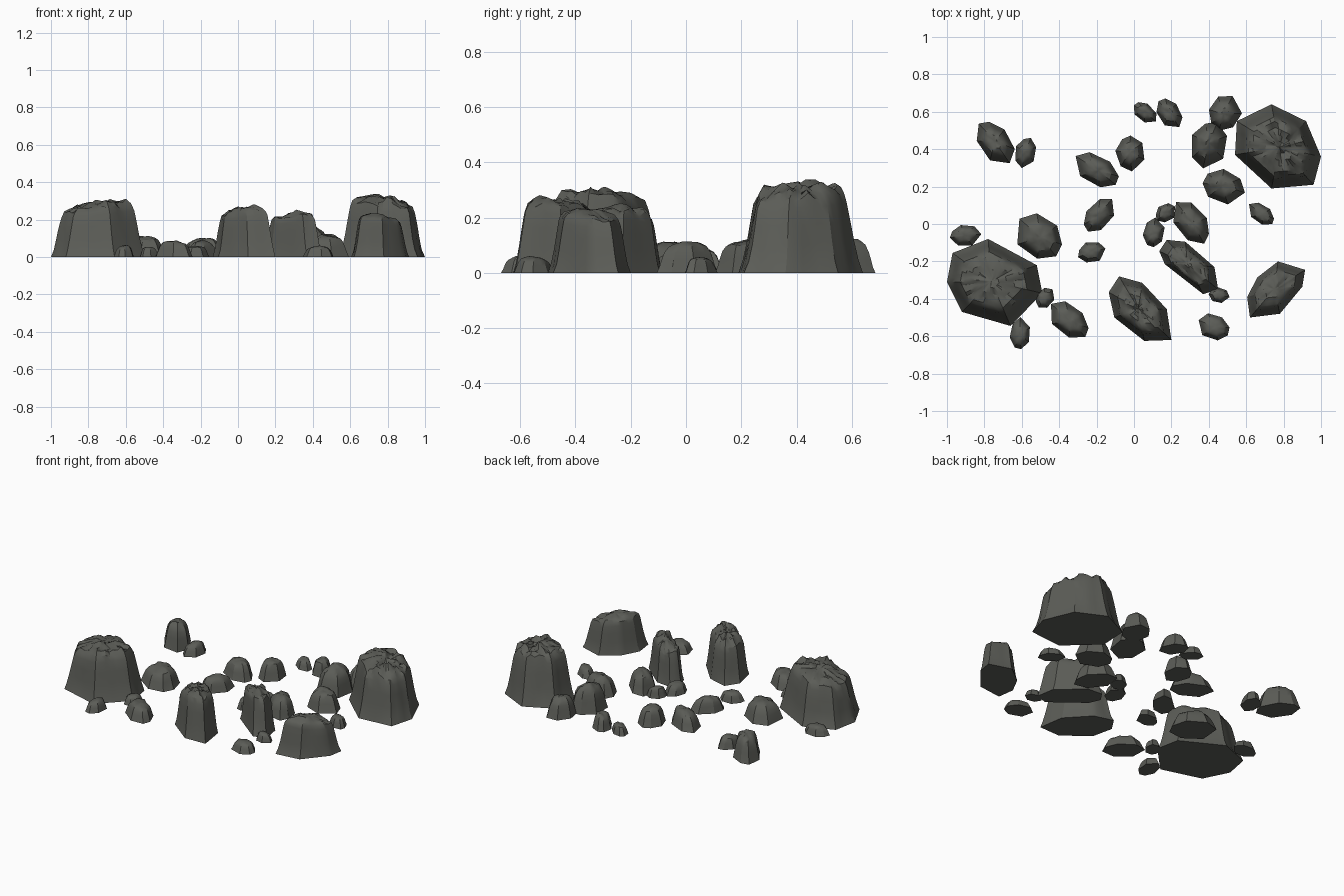
import bpy, bmesh, math, random
from mathutils import Vector, noise

if "Cube" in bpy.data.objects:
    bpy.data.objects.remove(bpy.data.objects["Cube"])

random.seed(4)

# side and crown profile: (outline scale, height fraction)
TALL = [(1, 0), (.93, .14), (.87, .34), (.81, .58), (.755, .78), (.70, .88),
        (.60, .94), (.46, .97), (.31, .99), (.15, 1.0)]
LOW = [(1, 0), (.92, .2), (.84, .45), (.75, .68), (.62, .85), (.47, .93),
       (.32, .98), (.15, 1.0)]


def rock(name, outline, height, profile, tilt=(0, 0), split=4, rough=.1):
    """Loft a faceted outline up to a rough, slightly tilted crown."""
    pts = [Vector(p) for p in outline]
    n = len(pts)
    c = sum(pts, Vector((0, 0))) / n
    loop = [pts[i].lerp(pts[(i + 1) % n], k / split)
            for i in range(n) for k in range(split)]
    bm = bmesh.new()

    def vert(p, t, s):
        z = height * t + (p - c).dot(Vector(tilt)) * t
        q = Vector((p.x * 19, p.y * 19, height * 31))
        if s < .73:
            # craggy crown
            z += height * rough * noise.noise(q)
            z += height * rough * .6 * noise.noise(q * 2.3)
        elif t > 0:
            # gently uneven flanks
            p = c + (p - c) * (1 + .05 * noise.noise(q * .8))
        return bm.verts.new((p.x, p.y, z))

    rings = [[vert(c + (p - c) * s, t, s) for p in loop] for s, t in profile]
    m = len(loop)
    for a, b in zip(rings, rings[1:]):
        for i in range(m):
            j = (i + 1) % m
            bm.faces.new((a[i], a[j], b[j], b[i]))
    peak = vert(c, 1.0, 0)
    for i in range(m):
        bm.faces.new((rings[-1][i], rings[-1][(i + 1) % m], peak))
    bm.faces.new(rings[0])
    bmesh.ops.recalc_face_normals(bm, faces=bm.faces)
    mesh = bpy.data.meshes.new(name)
    bm.to_mesh(mesh)
    bm.free()
    mesh.materials.append(stone)
    ob = bpy.data.objects.new(name, mesh)
    bpy.context.collection.objects.link(ob)
    bpy.ops.object.select_all(action='DESELECT')
    ob.select_set(True)
    bpy.context.view_layer.objects.active = ob
    bpy.ops.object.shade_smooth_by_angle(angle=math.radians(30))


stone = bpy.data.materials.new("stone")
stone.diffuse_color = (.105, .108, .095, 1)
stone.use_nodes = True
stone.node_tree.nodes["Principled BSDF"].inputs["Base Color"].default_value = stone.diffuse_color

# large boulders: traced base outlines
rock("boulder_left", [(-.78, -.08), (-.52, -.22), (-.49, -.37), (-.66, -.545),
     (-.92, -.47), (-1, -.31), (-.97, -.155)], .29, TALL, (.13, 0), 6)
rock("boulder_right", [(.735, .64), (.92, .55), (1, .36), (.96, .21),
     (.735, .19), (.54, .37), (.55, .55)], .32, TALL, (-.12, .03), 6)
rock("boulder_front", [(-.08, -.28), (.045, -.315), (.175, -.455), (.2, -.62),
     (.055, -.625), (-.105, -.5), (-.135, -.365)], .26, TALL, (.1, -.12), 5)
rock("boulder_middle", [(.175, -.085), (.275, -.095), (.43, -.23), (.45, -.35),
     (.37, -.375), (.165, -.215), (.135, -.145)], .235, TALL, (.14, -.04), 5)
rock("boulder_front_right", [(.77, -.2), (.915, -.245), (.9, -.335), (.78, -.48),
     (.62, -.5), (.605, -.39), (.66, -.285)], .225, TALL, (-.12, -.04), 5, .06)

# small stones: x, y, length, width, angle, height
STONES = [
    (-.74, .43, .27, .16, -58, .15), (-.58, .38, .165, .11, 80, .07),
    (-.20, .29, .27, .15, -30, .10), (-.02, .375, .19, .15, 100, .11),
    (.06, .595, .15, .09, -42, .055), (.19, .59, .18, .12, -58, .09),
    (.485, .595, .19, .17, 60, .12), (.40, .42, .26, .19, 80, .16),
    (.48, .20, .23, .17, -20, .115), (.68, .055, .16, .09, -35, .055),
    (-.185, .05, .22, .13, 48, .085), (.105, -.045, .16, .11, 80, .065),
    (.17, .06, .12, .09, 30, .065), (.305, .01, .26, .16, -50, .11),
    (-.225, -.15, .15, .11, 10, .06), (-.51, -.065, .28, .21, -38, .11),
    (-.90, -.06, .165, .11, 0, .055), (-.475, -.395, .12, .09, 45, .055),
    (-.35, -.51, .25, .15, -38, .085), (-.61, -.585, .17, .105, 85, .06),
    (.425, -.55, .18, .13, -20, .058), (.455, -.38, .11, .08, -15, .05)]
HEX = [(1, -.25), (.88, .4), (.3, 1), (-.6, .85), (-1, .1), (-.45, -.95), (.5, -.95)]

for i, (x, y, l, w, ang, h) in enumerate(STONES):
    a = math.radians(ang)
    flip = random.choice((-1, 1))
    outline = []
    for u, v in (HEX if flip > 0 else [(-u, v) for u, v in reversed(HEX)]):
        u *= l / 2 * random.uniform(.95, 1.04)
        v *= w / 2 * random.uniform(.95, 1.05)
        outline.append((x + u * math.cos(a) - v * math.sin(a),
                        y + u * math.sin(a) + v * math.cos(a)))
    rock(f"stone_{i + 1:02d}", outline, h, LOW,
         (random.uniform(-.1, .1), random.uniform(-.1, .1)), 3, .08)
